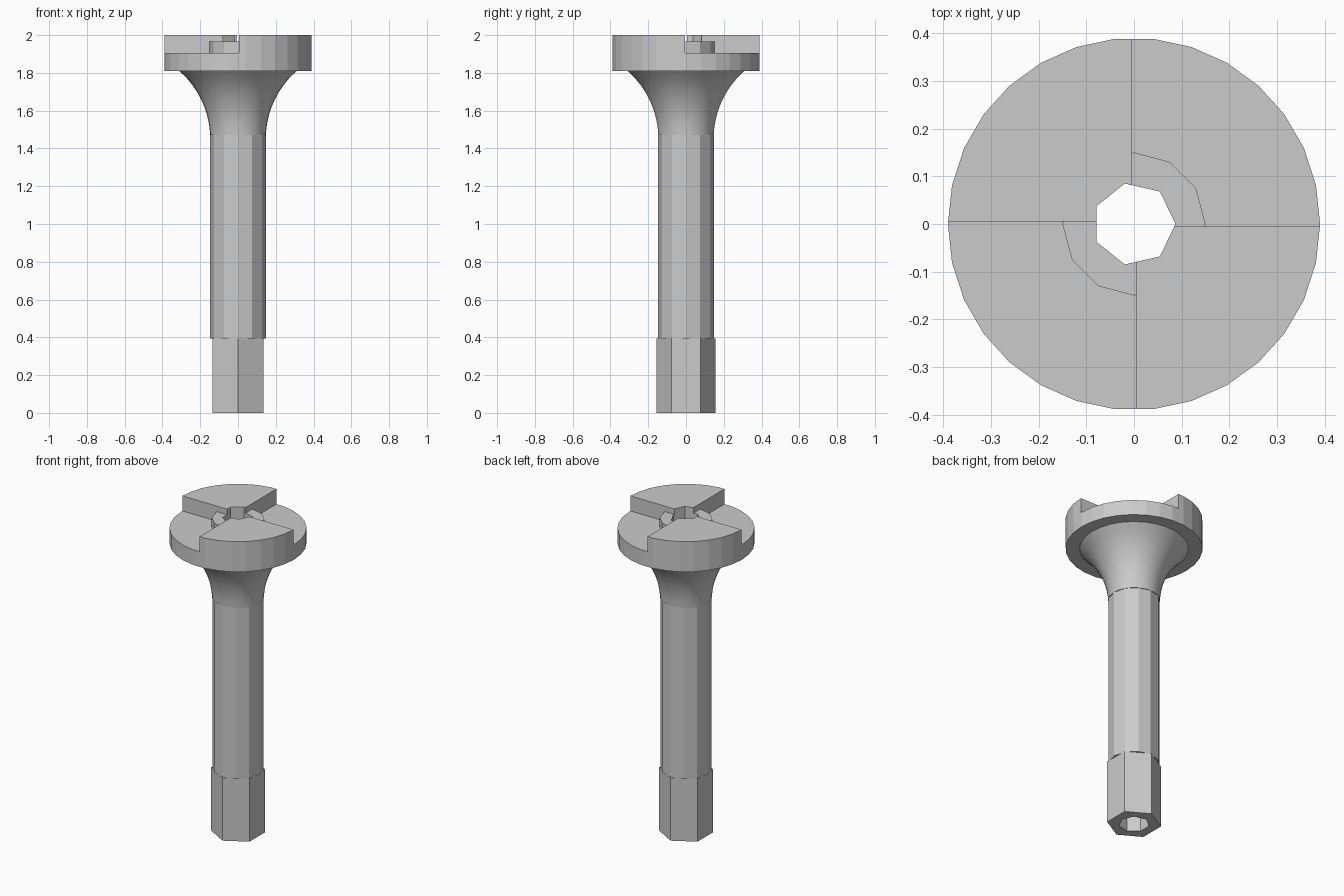
import bpy, bmesh, math
from math import cos, sin, radians, tau, sqrt

cube = bpy.data.objects.get("Cube")
if cube:
    bpy.data.objects.remove(cube, do_unlink=True)

steel = bpy.data.materials.new("plain grey")
steel.use_nodes = True
GREY = (0.6, 0.6, 0.6, 1)
steel.diffuse_color = GREY
steel.node_tree.nodes["Principled BSDF"].inputs["Base Color"].default_value = GREY


def ring(radius, sides, start=0):
    """Corner points of a regular polygon."""
    return [(radius * cos(start + tau * i / sides), radius * sin(start + tau * i / sides))
            for i in range(sides)]


def loft(name, sections):
    """Closed solid through stacked (outline, height) sections."""
    bm = bmesh.new()
    rows = [[bm.verts.new((x, y, z)) for x, y in outline] for outline, z in sections]
    n = len(rows[0])
    for a, b in zip(rows, rows[1:]):
        for i in range(n):
            j = (i + 1) % n
            bm.faces.new((a[i], a[j], b[j], b[i]))
    bm.faces.new(rows[0][::-1])
    bm.faces.new(rows[-1])
    bmesh.ops.recalc_face_normals(bm, faces=bm.faces)
    mesh = bpy.data.meshes.new(name)
    bm.to_mesh(mesh)
    bm.free()
    mesh.materials.append(steel)
    obj = bpy.data.objects.new(name, mesh)
    bpy.context.collection.objects.link(obj)
    return obj


def prism(name, outline, low, high):
    return loft(name, [(outline, low), (outline, high)])


HEX_TOP, NECK, DISC_LOW, STEP, HUB_TOP, TOP = 0.395, 1.47, 1.81, 1.905, 1.965, 2.0
SHAFT_R, DISC_R, GAP = 0.147, 0.39, 0.005

# Hexagonal foot and twelve-sided shaft
parts = [
    prism("hex_foot", ring(0.155, 6, radians(90)), 0, HEX_TOP),
    prism("shaft", ring(SHAFT_R, 12), HEX_TOP, NECK),
]

# Flared neck: a circular arc that leaves the shaft vertically
ARC = 0.479
flare = []
for i in range(10):
    z = NECK + (DISC_LOW - NECK) * i / 9
    flare.append((ring(SHAFT_R + ARC - sqrt(ARC ** 2 - (z - 1.45) ** 2), 30), z))
neck = loft("flared_neck", flare)
parts.append(neck)

# Head disc with a low hub on it
parts.append(prism("head_disc", ring(DISC_R, 30), DISC_LOW, STEP))
parts.append(prism("hub", ring(0.15, 12), STEP, HUB_TOP))

# Two opposite raised quarter jaws
rim = [p for p in ring(DISC_R, 30) if p[0] < -GAP and p[1] > GAP]
flat = DISC_R * cos(radians(6))
quarter = [(-GAP, GAP), (-GAP, flat)] + rim + [(-DISC_R + 0.0005, GAP)]
parts.append(prism("back_right_jaw", quarter, STEP, TOP))
parts.append(prism("front_left_jaw", [(-x, -y) for x, y in quarter], STEP, TOP))

# Seven-sided bore through the full length
cutter = prism("bore_cutter", ring(0.087, 7), -0.1, 2.1)
cutter.hide_render = True
for part in parts:
    mod = part.modifiers.new("bore", "BOOLEAN")
    mod.operation = "DIFFERENCE"
    mod.solver = "EXACT"
    mod.object = cutter
    bpy.ops.object.select_all(action="DESELECT")
    bpy.context.view_layer.objects.active = part
    part.select_set(True)
    bpy.ops.object.modifier_apply(modifier=mod.name)
bpy.data.objects.remove(cutter, do_unlink=True)

# Soften only the flare
bpy.ops.object.select_all(action="DESELECT")
bpy.context.view_layer.objects.active = neck
neck.select_set(True)
bpy.ops.object.shade_smooth_by_angle(angle=radians(30))
